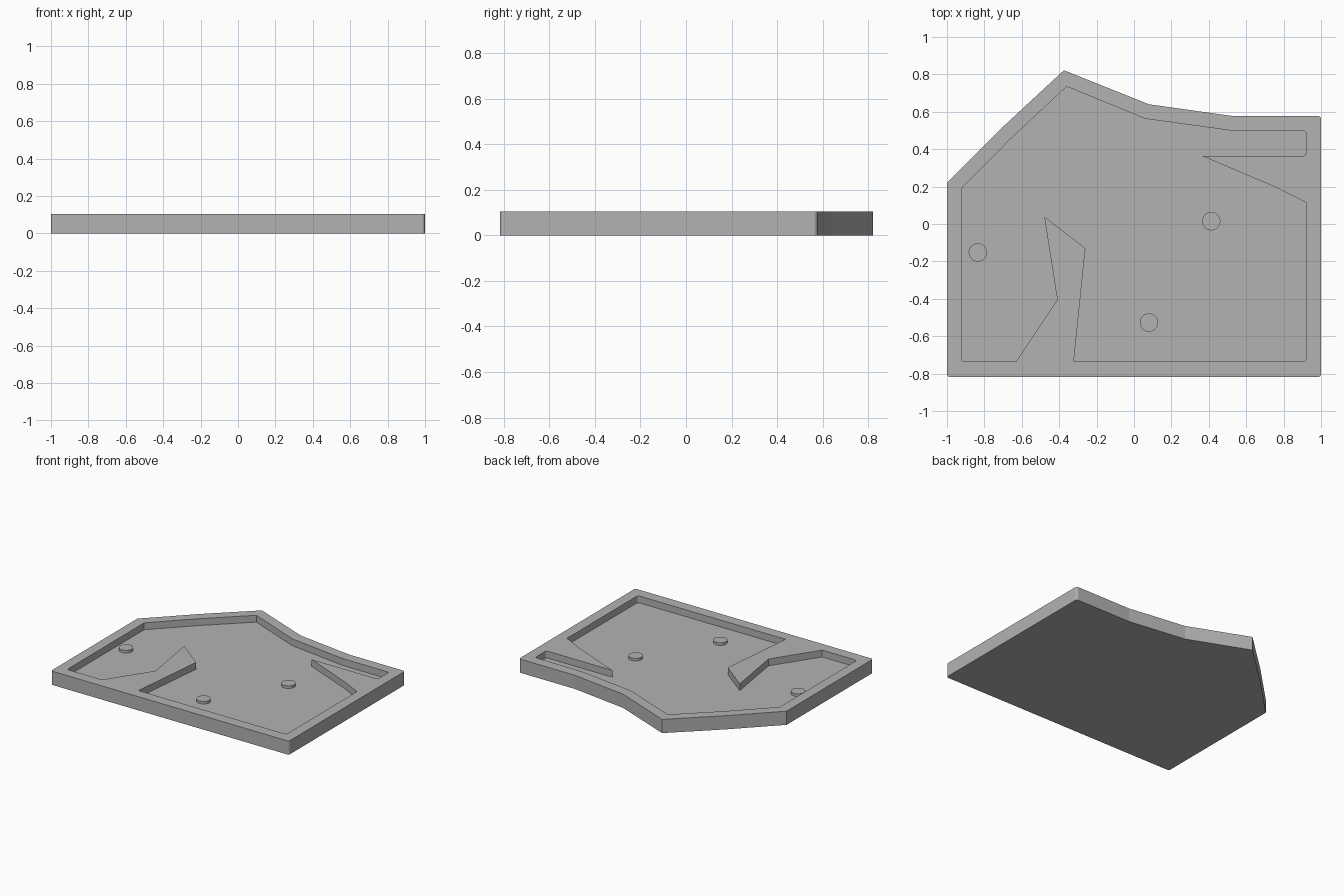
import bpy, bmesh
from mathutils import Vector

old = bpy.data.objects.get("Cube")
if old:
    bpy.data.objects.remove(old, do_unlink=True)

HEIGHT, FLOOR, PIN_TOP = 0.104, 0.052, 0.072
GREY = (0.45, 0.45, 0.45, 1)

mat = bpy.data.materials.new("plain grey")
mat.use_nodes = True
mat.diffuse_color = GREY
mat.node_tree.nodes["Principled BSDF"].inputs["Base Color"].default_value = GREY


def rounded(points, radius=0.016, steps=4):
    """Round only the square corners of a closed outline."""
    result = []
    for i, p in enumerate(points):
        p = Vector(p)
        a = (Vector(points[i - 1]) - p).normalized()
        b = (Vector(points[(i + 1) % len(points)]) - p).normalized()
        if abs(a.dot(b)) > 0.05:
            result.append(p)
            continue
        centre = p + (a + b) * radius
        for k in range(steps + 1):
            t = k / steps
            way = (-b).slerp(-a, t)
            result.append(centre + way * radius)
    return result


def loop(bm, outline, z):
    verts = [bm.verts.new((p.x, p.y, z)) for p in outline]
    edges = [bm.edges.new((verts[i - 1], v)) for i, v in enumerate(verts)]
    return verts, edges


def walls(bm, low, high):
    for i in range(len(low)):
        bm.faces.new((low[i - 1], low[i], high[i], high[i - 1]))


def finish(bm, name):
    bmesh.ops.recalc_face_normals(bm, faces=bm.faces[:])
    mesh = bpy.data.meshes.new(name)
    bm.to_mesh(mesh)
    bm.free()
    mesh.materials.append(mat)
    obj = bpy.data.objects.new(name, mesh)
    bpy.context.collection.objects.link(obj)
    return obj


# Outer plate outline and the pocket with its two pointed ribs
plate = rounded([(-1, .22), (-.70, .52), (-.375, .822), (.08, .64), (.53, .577),
                 (1, .577), (1, -.818), (-1, -.818)])
pocket = rounded([(-.922, .19), (-.665, .45), (-.36, .735), (.06, .563), (.53, .498),
                  (.92, .498), (.92, .364), (.363, .364), (.75, .20), (.92, .115),
                  (.92, -.735), (-.322, -.735), (-.26, -.13), (-.48, .04),
                  (-.41, -.405), (-.63, -.735), (-.922, -.735)])

# Tray: underside, outer walls, rim, pocket walls and pocket floor
bm = bmesh.new()
base, _ = loop(bm, plate, 0)
rim, rim_edges = loop(bm, plate, HEIGHT)
lip, lip_edges = loop(bm, pocket, HEIGHT)
bottom, _ = loop(bm, pocket, FLOOR)
bmesh.ops.triangle_fill(bm, edges=rim_edges + lip_edges, use_beauty=True)
bm.faces.new(base)
bm.faces.new(bottom)
walls(bm, base, rim)
walls(bm, bottom, lip)
finish(bm, "tray")

# Three low round pins on the pocket floor
for name, x, y in (("left_pin", .413, .015), ("middle_pin", .08, -.527),
                   ("right_pin", -.835, -.152)):
    bm = bmesh.new()
    bmesh.ops.create_cone(bm, cap_ends=True, segments=32, radius1=.049,
                          radius2=.049, depth=PIN_TOP - FLOOR + .01)
    pin = finish(bm, name)
    pin.location = (x, y, (PIN_TOP + FLOOR - .01) / 2)
    bpy.context.view_layer.objects.active = pin
    pin.select_set(True)
    bpy.ops.object.shade_smooth_by_angle()
    pin.select_set(False)
